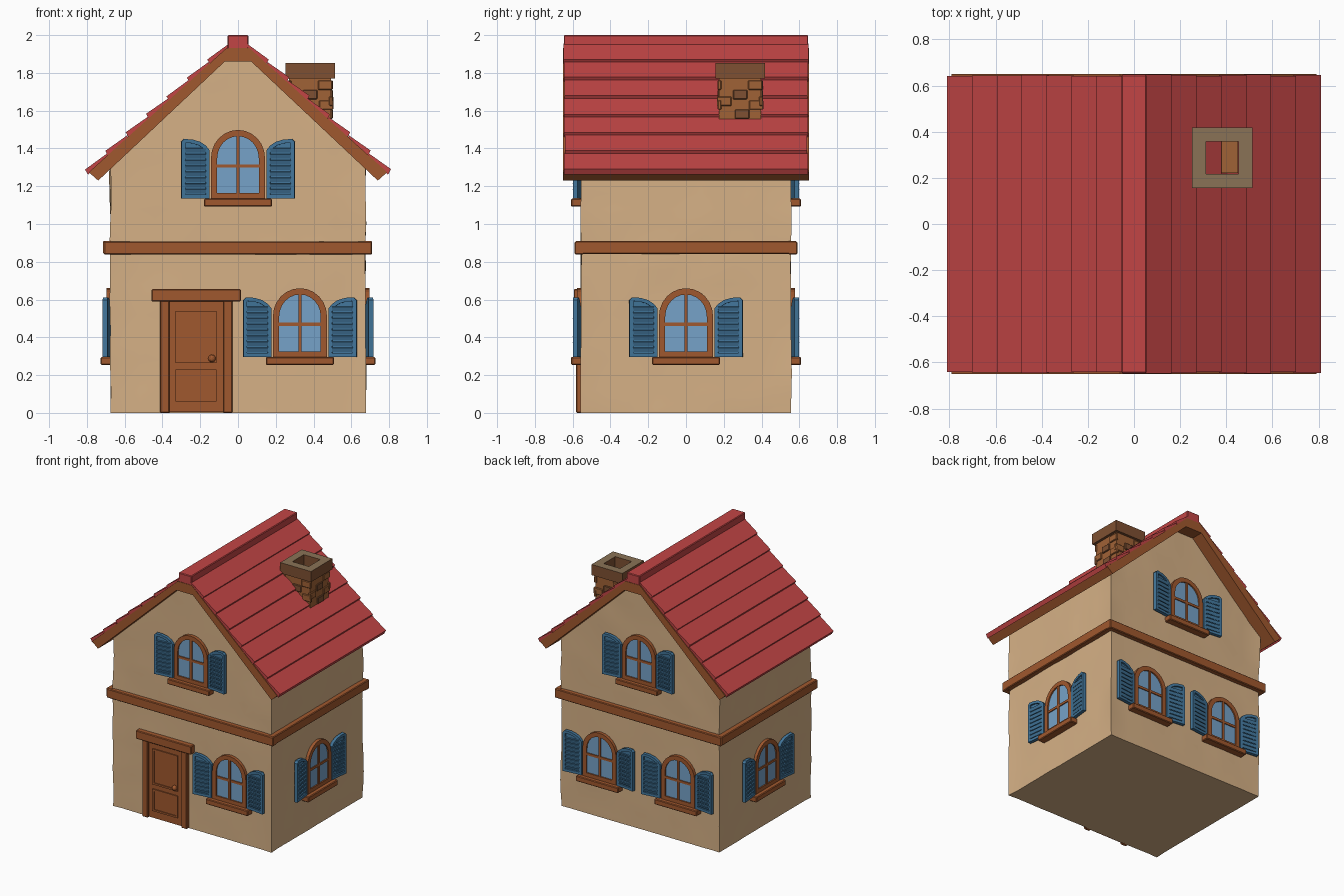
import bpy, bmesh, math, random
from mathutils import Matrix, Vector, noise

random.seed(4)
if "Cube" in bpy.data.objects:
    bpy.data.objects.remove(bpy.data.objects["Cube"])


def material(name, rgb):
    lin = [((c / 255 + 0.055) / 1.055) ** 2.4 for c in rgb] + [1]
    m = bpy.data.materials.new(name)
    m.use_nodes = True
    m.diffuse_color = lin
    bsdf = next(n for n in m.node_tree.nodes if n.type == 'BSDF_PRINCIPLED')
    bsdf.inputs["Base Color"].default_value = lin
    return m


PLASTER = material("cream plaster", (214, 177, 134))
RED = material("red roof", (194, 69, 69))
WOOD = material("brown wood", (160, 88, 46))
BLUE = material("blue shutter", (66, 118, 155))
GLASS = material("pale blue glass", (118, 162, 200))
BRICK = material("orange brick", (160, 98, 54))
DARK = material("dark brick", (126, 80, 50))
STONE = material("taupe stone", (138, 114, 86))

I = Matrix.Identity(4)


def finish(bm, name, mats, M=I, bevel=0):
    bmesh.ops.recalc_face_normals(bm, faces=bm.faces)
    me = bpy.data.meshes.new(name)
    bm.to_mesh(me)
    bm.free()
    for m in mats:
        me.materials.append(m)
    ob = bpy.data.objects.new(name, me)
    ob.matrix_world = M
    bpy.context.collection.objects.link(ob)
    if bevel:
        mod = ob.modifiers.new("soft_edges", 'BEVEL')
        mod.width = bevel
        mod.segments = 1
    return ob


def add_box(bm, lo, hi, tilt=0):
    lo, hi = Vector(lo), Vector(hi)
    M = Matrix.Translation((lo + hi) / 2) @ Matrix.Rotation(tilt, 4, 'X')
    bmesh.ops.create_cube(bm, size=1, matrix=M @ Matrix.Diagonal((*(hi - lo), 1)))


def box(name, lo, hi, mat, M=I, bevel=0.005):
    bm = bmesh.new()
    add_box(bm, lo, hi)
    return finish(bm, name, [mat], M, bevel)


def prism(pts, y0, y1):
    """Extrude an x-z outline along y."""
    bm = bmesh.new()
    f = bm.faces.new([bm.verts.new((x, y0, z)) for x, z in pts])
    r = bmesh.ops.extrude_face_region(bm, geom=[f])
    for v in r["geom"]:
        if isinstance(v, bmesh.types.BMVert):
            v.co.y = y1
    bmesh.ops.recalc_face_normals(bm, faces=bm.faces)
    return bm


def panel(pts, depth, rim, recess, y0=0, inner_mat=0):
    """Outline plate with a raised rim on its front."""
    bm = prism(pts, y0, y0 - depth)
    f = min(bm.faces, key=lambda f: f.calc_center_median().y)
    bmesh.ops.inset_region(bm, faces=[f], thickness=rim, use_even_offset=True)
    r = bmesh.ops.extrude_face_region(bm, geom=[f])
    for v in r["geom"]:
        if isinstance(v, bmesh.types.BMVert):
            v.co.y += recess
        if isinstance(v, bmesh.types.BMFace):
            v.material_index = inner_mat
    if f.is_valid:
        bmesh.ops.delete(bm, geom=[f], context='FACES')
    return bm


# Plaster walls with gables, gently uneven
WX, WY = 0.67, 0.552
bm = prism([(-WX, 0), (WX, 0), (WX, 1.32), (0.07, 1.88), (-0.07, 1.88), (-WX, 1.32)], -WY, WY)
for axis, n in ((0, 16), (1, 13), (2, 24)):
    for i in range(n):
        co, no = Vector(), Vector()
        co[axis] = 0.04 + i * 0.08 - (0 if axis == 2 else n * 0.04)
        no[axis] = 1
        bmesh.ops.bisect_plane(bm, geom=bm.verts[:] + bm.edges[:] + bm.faces[:],
                               plane_co=co, plane_no=no)
for v in bm.verts:
    n = noise.noise(v.co * 4.5)
    on_x, on_y = abs(v.co.x) > WX - 0.001, abs(v.co.y) > WY - 0.001
    if on_x:
        v.co.x += math.copysign(0.009 * n - (0.006 if on_y else 0), v.co.x)
    if on_y:
        v.co.y += math.copysign(0.006 * n - (0.005 if on_x else 0), v.co.y)
walls = finish(bm, "plaster_walls", [PLASTER])
bpy.context.view_layer.objects.active = walls
walls.select_set(True)
bpy.ops.object.shade_smooth_by_angle(angle=math.radians(35))
walls.select_set(False)

# Timber band between the floors
for s, side in ((-1, "right"), (1, "left")):
    box("floor_band_" + side, (s * 0.69 - 0.025, -0.585, 0.842), (s * 0.69 + 0.02, 0.585, 0.91), WOOD)
for s, side in ((-1, "front"), (1, "back")):
    box("floor_band_" + side, (-0.71, s * 0.565 - 0.024, 0.838), (0.71, s * 0.565 + 0.024, 0.908), WOOD)

# Timber roof deck, its ends forming the bargeboards
half = [(0.06, 1.932), (0.79, 1.274), (0.74, 1.23), (0.07, 1.86)]
outline = half + [(-x, z) for x, z in reversed(half)]
finish(prism(outline, -0.65, 0.65), "roof_deck", [WOOD])


# Overlapping red roof rows and the ridge
def deck_z(x):
    return 1.985 - 0.9 * x


ROWS = 7
pitch = (0.81 - 0.055) / ROWS
for s, side in ((-1, "right"), (1, "left")):
    for i in range(ROWS):
        x0 = 0.055 + i * pitch - 0.01
        x1 = 0.055 + (i + 1) * pitch
        lift = 0.034 + random.uniform(-0.003, 0.003)
        pts = [(x0, deck_z(x0) - 0.005), (x0, deck_z(x0) + 0.012),
               (x1, deck_z(x1) + lift), (x1 - 0.016, deck_z(x1) + 0.005)]
        end = 0.645 + random.uniform(-0.004, 0.003)
        finish(prism([(s * x, z) for x, z in pts], -end, end), f"roof_row_{side}_{i + 1}", [RED])
box("roof_ridge", (-0.055, -0.647, 1.915), (0.055, 0.647, 2.0), RED)

# Hollow chimney: four sides, raised bricks, and a stone-topped cap
CX, CY = 0.382, 0.287


def square_tube(name, outer, inner, z0, z1, mats):
    bm = bmesh.new()
    rings = []
    for r, z in ((outer, z0), (outer, z1), (inner, z1), (inner, z0)):
        rings.append([bm.verts.new((CX + a * r, CY + b * r, z))
                      for a, b in ((-1, -1), (1, -1), (1, 1), (-1, 1))])
    for k in range(4):
        a, b = rings[k], rings[(k + 1) % 4]
        for j in range(4):
            f = bm.faces.new((a[j], a[(j + 1) % 4], b[(j + 1) % 4], b[j]))
            f.material_index = 1 if k == 1 and len(mats) > 1 else 0
    return finish(bm, name, mats)


square_tube("chimney_stack", 0.111, 0.072, 1.45, 1.78, [BRICK])
square_tube("chimney_cap", 0.131, 0.07, 1.77, 1.852, [DARK, STONE])
box("chimney_flue_floor", (0.32, 0.22, 1.5), (0.45, 0.36, 1.665), BRICK, bevel=0)
BRICKS = [(0, 1.685), (0.01, 1.582), (-0.085, 1.65), (0.08, 1.735), (0.085, 1.63)]
for k in range(4):
    M = Matrix.Translation((CX, CY, 0)) @ Matrix.Rotation(k * math.pi / 2, 4, 'Z')
    for j, (u, z) in enumerate(BRICKS):
        box(f"chimney_brick_{k + 1}_{j + 1}", (u - 0.038, -0.12, z - 0.025),
            (u + 0.038, -0.1, z + 0.025), DARK if j < 2 else BRICK, M, 0.004)

# Arched window with sill and a pair of louvred shutters
arch = [(-0.143, 0), (0.143, 0)]
arch += [(0.143 * math.cos(t), 0.22 + 0.148 * math.sin(t))
         for t in (math.pi * i / 12 for i in range(13))]
shutter = [(0, 0), (0.15, 0), (0.15, 0.3), (0.135, 0.315), (0.09, 0.312),
           (0.05, 0.3), (0.02, 0.28), (0, 0.255)]


def window(name, M):
    finish(panel(arch, 0.026, 0.033, 0.01, inner_mat=1), name + "_frame", [WOOD, GLASS], M)
    bm = bmesh.new()
    add_box(bm, (-0.009, -0.024, 0.03), (0.009, -0.012, 0.34))
    add_box(bm, (-0.112, -0.023, 0.168), (0.112, -0.012, 0.186))
    finish(bm, name + "_bars", [WOOD], M)
    box(name + "_sill", (-0.18, -0.057, -0.038), (0.18, 0.01, 0.004), WOOD, M)
    for s, side in ((-1, "a"), (1, "b")):
        bm = panel([(s * x, z) for x, z in shutter], 0.025, 0.02, 0.012)
        for i in range(8):
            z = 0.038 + i * 0.031
            add_box(bm, (s * 0.075 - 0.056, -0.025, z - 0.011),
                    (s * 0.075 + 0.056, -0.017, z + 0.011), 0.35)
        hinge = Matrix.Translation((s * 0.153, -0.004, 0.005)) @ Matrix.Rotation(-s * 0.12, 4, 'Z')
        finish(bm, f"{name}_shutter_{side}", [BLUE], M @ hinge)


def on_wall(x, y, z, degrees):
    return Matrix.Translation((x, y, z)) @ Matrix.Rotation(math.radians(degrees), 4, 'Z')


LOW, HIGH = 0.292, 1.13
window("front_lower_window", on_wall(0.328, -WY, LOW, 0))
window("front_upper_window", on_wall(0, -WY, HIGH, 0))
window("back_upper_window", on_wall(0, WY, HIGH, 180))
window("back_lower_window_left", on_wall(0.335, WY, LOW, 180))
window("back_lower_window_right", on_wall(-0.335, WY, LOW, 180))
window("left_window", on_wall(WX, 0, LOW, 90))
window("right_window", on_wall(-WX, 0, LOW, -90))

# Front door with posts, lintel, two panels and a knob
box("door_post_right", (-0.412, -0.582, 0), (-0.362, -0.54, 0.6), WOOD)
box("door_post_left", (-0.078, -0.582, 0), (-0.03, -0.54, 0.6), WOOD)
box("door_lintel", (-0.458, -0.594, 0.59), (0.015, -0.54, 0.655), WOOD)
box("door_slab", (-0.365, -0.566, 0.005), (-0.075, -0.54, 0.595), WOOD, bevel=0)
for part, z0, z1 in (("lower", 0.06, 0.23), ("upper", 0.265, 0.54)):
    pts = [(-0.33, z0), (-0.115, z0), (-0.115, z1), (-0.33, z1)]
    finish(panel(pts, 0.008, 0.014, 0.007, y0=-0.566), f"door_panel_{part}", [WOOD])
bm = bmesh.new()
bmesh.ops.create_uvsphere(bm, u_segments=12, v_segments=8, radius=0.02)
finish(bm, "door_knob", [WOOD], Matrix.Translation((-0.138, -0.575, 0.288)))
